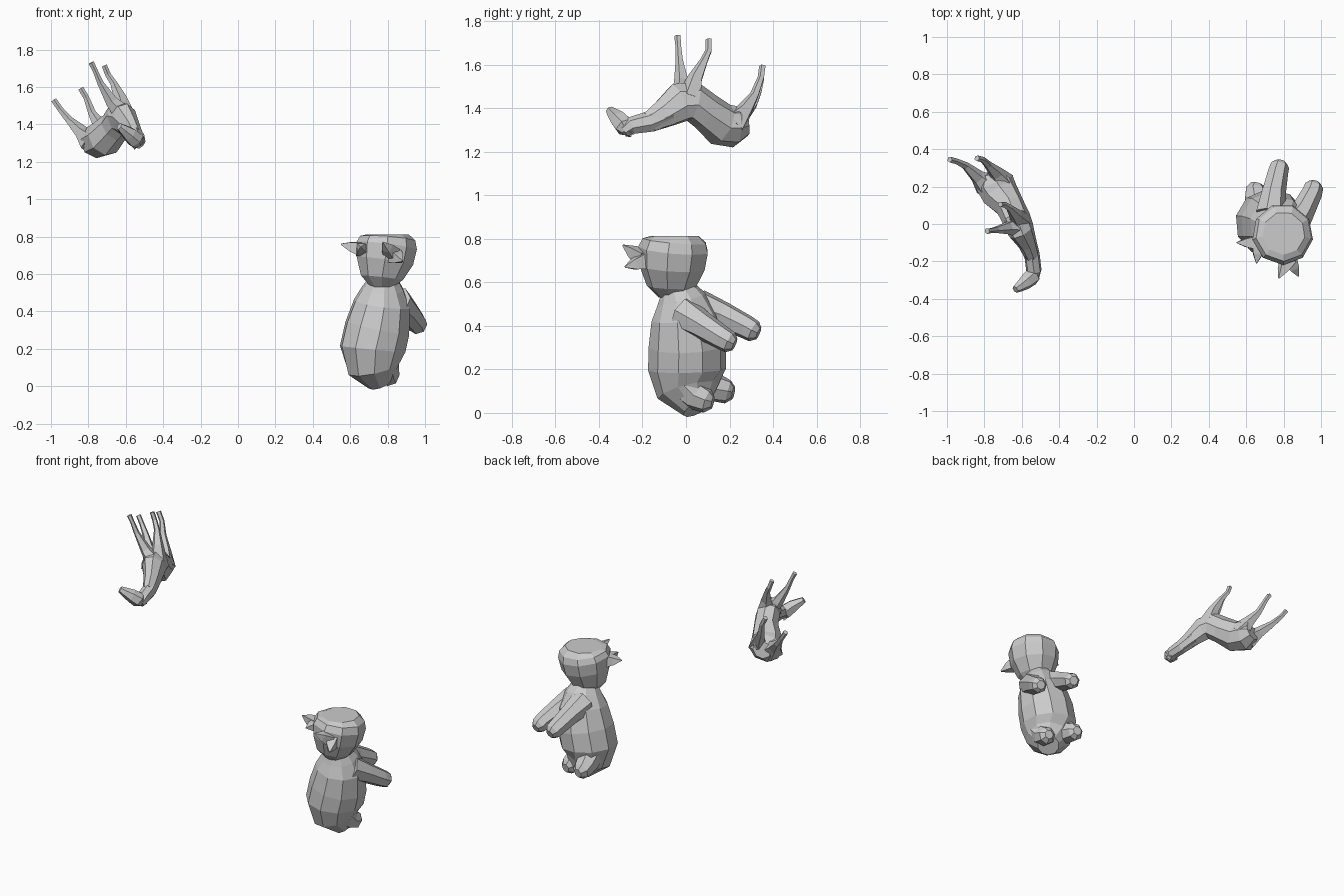
import bpy, bmesh
from mathutils import Vector
from math import sin, cos, pi


def tube(name, rings, sides=8, ref=(1, 0, 0)):
    """Faceted skin over (x, y, z, radius along ref, radius across) rings."""
    bm = bmesh.new()
    centres = [Vector(r[:3]) for r in rings]
    loops = []
    for i, r in enumerate(rings):
        t = (centres[min(i + 1, len(rings) - 1)] - centres[max(i - 1, 0)]).normalized()
        a = Vector(ref)
        a = (a - t * a.dot(t)).normalized()
        b = t.cross(a)
        ra, rb = r[3], r[-1]
        loops.append([bm.verts.new(centres[i] + a * ra * cos(2 * pi * (k + .5) / sides)
                                   + b * rb * sin(2 * pi * (k + .5) / sides))
                      for k in range(sides)])
    for p, q in zip(loops, loops[1:]):
        for k in range(sides):
            n = (k + 1) % sides
            bm.faces.new((p[k], p[n], q[n], q[k]))
    bm.faces.new(loops[0][::-1])
    bm.faces.new(loops[-1])
    bmesh.ops.recalc_face_normals(bm, faces=bm.faces)
    me = bpy.data.meshes.new(name)
    bm.to_mesh(me)
    bm.free()
    ob = bpy.data.objects.new(name, me)
    bpy.context.collection.objects.link(ob)
    return ob


# ---- Bear, reared upright with its back to the front ----
side = Vector((.83, -.5, -.23))          # bear's left-to-right direction

tube("bear_body", [(.76, .05, .02, .07), (.725, .01, .1, .145), (.72, .005, .2, .18),
                   (.745, .005, .31, .178), (.77, -.005, .44, .155),
                   (.775, -.02, .52, .115), (.78, -.04, .58, .075)], 10, side)
tube("bear_head", [(.77, -.065, .53, .06), (.77, -.065, .58, .115), (.785, -.06, .67, .155),
                   (.795, -.055, .75, .165), (.80, -.05, .79, .15),
                   (.80, -.05, .812, .115)], 9, side)

# Limbs come in pairs; roots sit closer together than the paws
for label, s in (("left", -1), ("right", 1)):

    def spread(rings):
        return [(*(Vector((x, y, z)) + side * s * off), *r) for x, y, z, off, *r in rings]

    tube("bear_front_leg_" + label, spread([
        (.79, .02, .47, .07, .085), (.825, .12, .425, .095, .066), (.86, .22, .37, .11, .056),
        (.87, .255, .35, .11, .052), (.875, .278, .34, .11, .03)]), 7, side)
    tube("bear_hind_leg_" + label, spread([
        (.72, .03, .15, .07, .085), (.725, .09, .095, .085, .068),
        (.73, .145, .075, .095, .056), (.735, .17, .07, .095, .03)]), 7, side)

# Pointed ears, each with two tips
for label, base, tips in (
        ("left", (.67, -.10, .73), ((.55, -.10, .76), (.655, -.21, .745))),
        ("right", (.83, -.18, .70), ((.775, -.29, .77), (.88, -.28, .67)))):
    for i, tip in enumerate(tips):
        b, t = Vector(base), Vector(tip)
        b = b.lerp(t, .15)
        tube(f"bear_ear_{label}_{i}", [(*b, .05), (*b.lerp(t, .5), .034), (*t, .004)],
             4, (0, 0, 1) if i else side)

# ---- Deer, lying on its back in the air ----
across = Vector((.9, .35, .3))           # deer's side direction
tube("deer_body", [(-.545, -.17, 1.335, .04, .05), (-.57, -.10, 1.375, .05, .07),
                   (-.605, -.03, 1.425, .07, .095), (-.63, .03, 1.43, .075, .095),
                   (-.66, .09, 1.385, .078, .09), (-.715, .16, 1.325, .1, .10),
                   (-.745, .22, 1.315, .105, .095), (-.76, .275, 1.325, .06, .055)], 8, across)
tube("deer_neck", [(-.575, -.08, 1.38, .05, .065), (-.545, -.17, 1.335, .042, .05),
                   (-.535, -.25, 1.318, .042), (-.535, -.285, 1.295, .03)], 7, across)
tube("deer_head", [(-.53, -.27, 1.29, .025), (-.545, -.28, 1.315, .048),
                   (-.58, -.31, 1.348, .042), (-.615, -.337, 1.375, .028),
                   (-.635, -.35, 1.39, .02)], 6, across)

legs = {
    "front_leg_a": [(-.61, -.02, 1.45, .055), (-.675, -.02, 1.52, .035),
                    (-.735, -.03, 1.62, .018), (-.765, -.035, 1.69, .014),
                    (-.785, -.038, 1.73, .016)],
    "front_leg_b": [(-.61, .02, 1.45, .06), (-.63, .045, 1.54, .036),
                    (-.665, .085, 1.62, .019), (-.695, .105, 1.665, .016),
                    (-.715, .105, 1.715, .015)],
    "hind_leg_a": [(-.70, .21, 1.32, .075), (-.735, .27, 1.39, .04),
                   (-.78, .315, 1.46, .022), (-.81, .345, 1.54, .016),
                   (-.84, .352, 1.592, .016)],
    "hind_leg_b": [(-.78, .20, 1.305, .075), (-.835, .25, 1.355, .04),
                   (-.90, .31, 1.42, .022), (-.95, .335, 1.48, .016),
                   (-.985, .345, 1.53, .016)],
}
for name, rings in legs.items():
    tube("deer_" + name, rings, 5, across)

# Short ears and tail
for label, s in (("a", -.02), ("b", .02)):
    o = across * s
    tube("deer_ear_" + label, [(-.545 + o.x, -.27 + o.y, 1.31 + o.z, .018),
                               (-.535 + o.x, -.26 + o.y, 1.285 + o.z, .014),
                               (-.535 + o.x, -.245 + o.y, 1.275 + o.z, .004)], 4, across)
tube("deer_tail", [(-.74, .24, 1.30, .03), (-.72, .275, 1.33, .018), (-.71, .29, 1.37, .005)],
     4, across)
